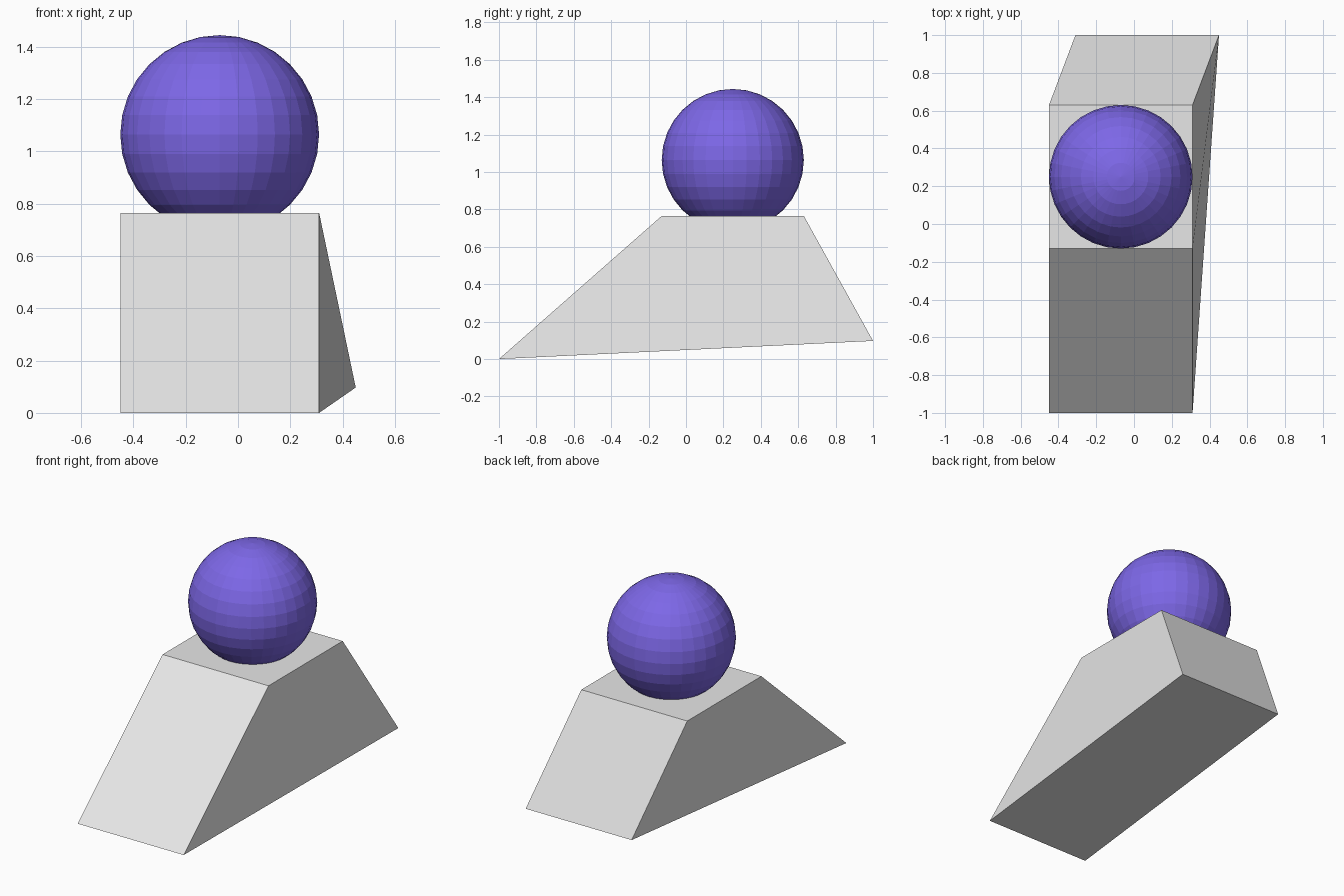
import bpy

default_cube = bpy.data.objects.get("Cube")
if default_cube:
    bpy.data.objects.remove(default_cube, do_unlink=True)


def make_material(name, color):
    mat = bpy.data.materials.new(name)
    mat.use_nodes = True
    mat.diffuse_color = color
    mat.node_tree.nodes["Principled BSDF"].inputs["Base Color"].default_value = color
    return mat


grey = make_material("light grey", (0.8, 0.8, 0.8, 1))
violet = make_material("violet", (0.21, 0.14, 0.82, 1))

# Block: a square top over a long, sheared underside that rises at the back
SIDE = 0.76
corners = {
    "front_low": (-0.45, -1.0, 0.0),
    "back_low": (-0.31, 1.0, 0.097),
    "front_top": (-0.45, -0.13, 0.765),
    "back_top": (-0.45, 0.63, 0.765),
}
right = list(corners.values())
left = [(x + SIDE, y, z) for x, y, z in right]
# Indices: 0-3 on the right, 4-7 on the left, in the order of the corners
faces = [
    (0, 2, 3, 1),  # right side
    (5, 7, 6, 4),  # left side
    (0, 4, 6, 2),  # front slope
    (1, 3, 7, 5),  # back slope
    (2, 6, 7, 3),  # top
    (0, 1, 5, 4),  # underside
]
mesh = bpy.data.meshes.new("sloped_block")
mesh.from_pydata(right + left, [], faces)
mesh.materials.append(grey)
block = bpy.data.objects.new("sloped_block", mesh)
bpy.context.collection.objects.link(block)

# Ball sunk a little into the top of the block
bpy.ops.mesh.primitive_uv_sphere_add(
    segments=32, ring_count=16, radius=SIDE / 2, location=(-0.07, 0.25, 1.064))
ball = bpy.context.object
ball.name = "ball"
ball.data.materials.append(violet)
